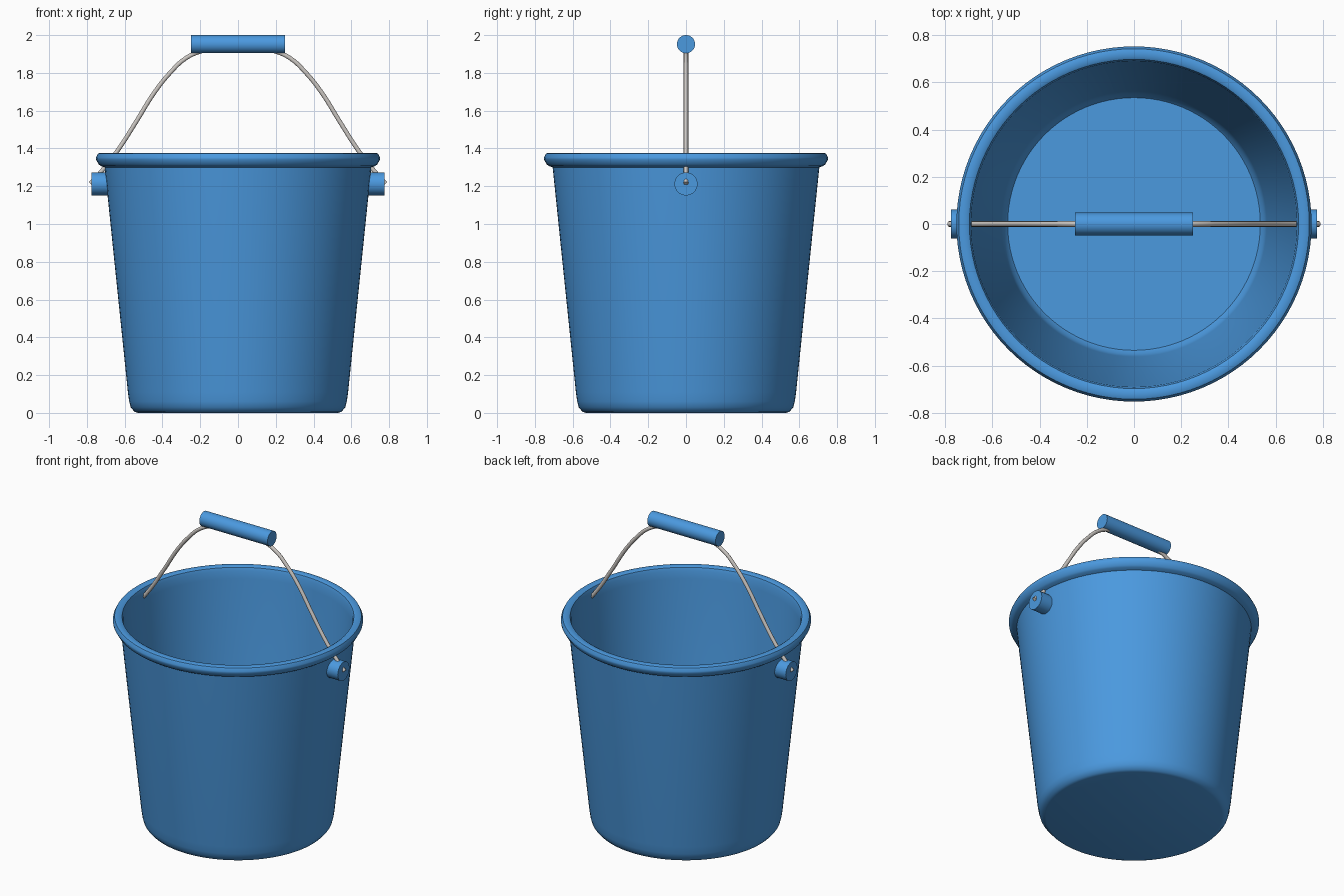
import bpy, bmesh, math
from mathutils import Matrix

if "Cube" in bpy.data.objects:
    bpy.data.objects.remove(bpy.data.objects["Cube"])


def material(name, rgb, metallic=0.0):
    mat = bpy.data.materials.new(name)
    mat.use_nodes = True
    mat.diffuse_color = (*rgb, 1)
    bsdf = next(n for n in mat.node_tree.nodes if n.type == "BSDF_PRINCIPLED")
    bsdf.inputs["Base Color"].default_value = (*rgb, 1)
    return mat


blue = material("blue plastic", (0.07, 0.32, 0.74))
steel = material("grey wire", (0.60, 0.57, 0.54))


def finish(name, bm, mat, angle=40):
    bmesh.ops.recalc_face_normals(bm, faces=bm.faces)
    mesh = bpy.data.meshes.new(name)
    bm.to_mesh(mesh)
    bm.free()
    mesh.materials.append(mat)
    obj = bpy.data.objects.new(name, mesh)
    bpy.context.collection.objects.link(obj)
    bpy.ops.object.select_all(action="DESELECT")
    obj.select_set(True)
    bpy.context.view_layer.objects.active = obj
    bpy.ops.object.shade_smooth_by_angle(angle=math.radians(angle))
    return obj


def lathe(name, profile, mat, steps=96):
    bm = bmesh.new()
    verts = [bm.verts.new((r, 0, z)) for r, z in profile]
    edges = [bm.edges.new(pair) for pair in zip(verts, verts[1:])]
    bmesh.ops.spin(bm, geom=verts + edges, cent=(0, 0, 0), axis=(0, 0, 1),
                   angle=math.tau, steps=steps, use_merge=True)
    bmesh.ops.remove_doubles(bm, verts=bm.verts, dist=0.0005)
    return finish(name, bm, mat)


def rod_x(name, x, z, radius, length, mat):
    bm = bmesh.new()
    place = Matrix.Translation((x, 0, z)) @ Matrix.Rotation(math.pi / 2, 4, "Y")
    bmesh.ops.create_cone(bm, cap_ends=True, segments=40, radius1=radius,
                          radius2=radius, depth=length, matrix=place)
    return finish(name, bm, mat)


# Tapered shell with rolled rim, from underside centre round to inner floor centre
lathe("bucket_shell", [
    (0, 0), (0.53, 0), (0.548, 0.006), (0.568, 0.03), (0.576, 0.06),
    (0.583, 0.11), (0.706, 1.30), (0.728, 1.308), (0.738, 1.316),
    (0.752, 1.342), (0.752, 1.352), (0.742, 1.372), (0.732, 1.376),
    (0.708, 1.376), (0.697, 1.37), (0.690, 1.35), (0.686, 1.30),
    (0.562, 0.10), (0.552, 0.05), (0.535, 0.03), (0, 0.03)], blue)

# Pivot bosses on both sides
for side, label in ((1, "left"), (-1, "right")):
    rod_x(label + "_pivot_boss", side * 0.7325, 1.212, 0.061, 0.085, blue)

# Grip
rod_x("handle_grip", 0, 1.952, 0.048, 0.5, blue)

# Bail wire, mirrored from one half path
half = [(0.782, 1.215), (0.735, 1.265), (0.64, 1.385), (0.54, 1.54),
        (0.44, 1.70), (0.36, 1.80), (0.28, 1.875), (0.20, 1.913), (0.10, 1.93)]
path = [(-x, z) for x, z in half] + [(0, 1.932)] + half[::-1]
curve = bpy.data.curves.new("bail_wire", "CURVE")
curve.dimensions = "3D"
curve.bevel_depth = 0.012
curve.bevel_resolution = 3
curve.use_fill_caps = True
spline = curve.splines.new("BEZIER")
spline.resolution_u = 6
spline.bezier_points.add(len(path) - 1)
for point, (x, z) in zip(spline.bezier_points, path):
    point.co = (x, 0, z)
    point.handle_left_type = point.handle_right_type = "AUTO"
curve.materials.append(steel)
wire = bpy.data.objects.new("bail_wire", curve)
bpy.context.collection.objects.link(wire)
